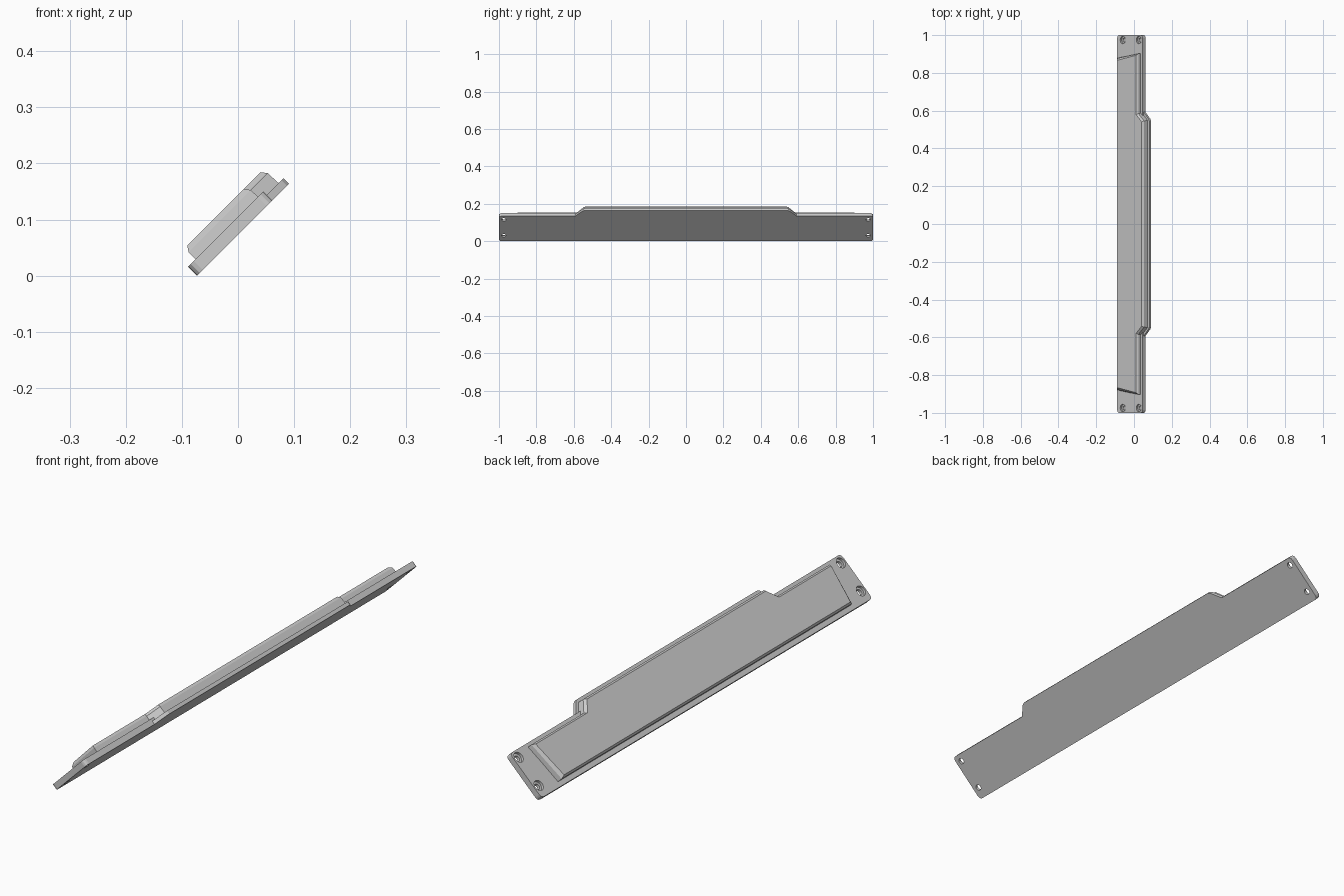
import bpy, bmesh
from math import radians, cos, sin, pi
from mathutils import Matrix

if "Cube" in bpy.data.objects:
    bpy.data.objects.remove(bpy.data.objects["Cube"])

# Local frame: x runs up the 45 degree slope, y along the length, z off the plate
TILT = Matrix.Rotation(radians(-45), 4, 'Y') @ Matrix.Translation((0, 0, 0.0516))
THICK = 0.0226


def loft(name, rings):
    """Closed solid through rings of (u, y, h) points with equal counts."""
    bm = bmesh.new()
    vs = [[bm.verts.new(p) for p in r] for r in rings]
    n = len(vs[0])
    for a, b in zip(vs, vs[1:]):
        for i in range(n):
            j = (i + 1) % n
            bm.faces.new((a[i], a[j], b[j], b[i]))
    bm.faces.new(vs[0][::-1])
    bm.faces.new(vs[-1])
    bmesh.ops.recalc_face_normals(bm, faces=bm.faces)
    me = bpy.data.meshes.new(name)
    bm.to_mesh(me)
    bm.free()
    ob = bpy.data.objects.new(name, me)
    bpy.context.collection.objects.link(ob)
    ob.matrix_world = TILT
    return ob


def mirrored(half):
    """Complete an outline that is symmetric in y."""
    return half + [(u, -y) for u, y in reversed(half)]


def prism(name, outline, h0, h1):
    return loft(name, [[(u, y, h) for u, y in outline] for h in (h0, h1)])


def circle(u, y, r, n=20):
    return [(u + r * cos(2 * pi * i / n), y + r * sin(2 * pi * i / n)) for i in range(n)]


def boolean(ob, other, op):
    m = ob.modifiers.new(op.lower(), 'BOOLEAN')
    m.operation, m.object, m.solver = op, other, 'EXACT'
    bpy.context.view_layer.objects.active = ob
    bpy.context.view_layer.update()
    bpy.ops.object.modifier_apply(modifier=m.name)
    bpy.data.objects.remove(other)


# Base plate with rounded corners
def arc(cu, cy, r, a0):
    return [(cu + r * cos(radians(a0 + d)), cy + r * sin(radians(a0 + d))) for d in (0, 30, 60, 90)]


R = 0.014
half = arc(0.138 - R, 1 - R, R, 0) + arc(-0.0516 + R, 1 - R, R, 90)
plate = prism("base_plate", mirrored(half), 0, THICK)

# Thinner flange along the wide middle section
flange = prism("flange", mirrored([(0.18, 0.545), (0.175, 0.556), (0.138, 0.592), (0.10, 0.592)]), 0, 0.014)
boolean(plate, flange, 'UNION')

# Counterbored screw holes in the four corners
for u in (-0.009, 0.111):
    for y in (-0.974, 0.974):
        boolean(plate, prism("bore", circle(u, y, 0.020), 0.012, 0.04), 'DIFFERENCE')
        boolean(plate, prism("hole", circle(u, y, 0.0115), -0.02, 0.04), 'DIFFERENCE')

# Raised body with slanted ends and chamfered rim
foot = [(0.168, 0.548), (0.125, 0.588), (0.125, 0.905), (-0.033, 0.885)]
rim = [(0.1665, 0.546), (0.124, 0.585), (0.124, 0.902), (-0.033, 0.877)]
top = [(0.159, 0.541), (0.117, 0.579), (0.117, 0.893), (-0.026, 0.866)]
loft("raised_body", [[(u, y, h) for u, y in mirrored(o)]
                     for o, h in ((foot, 0.010), (rim, 0.040), (top, 0.050))])
